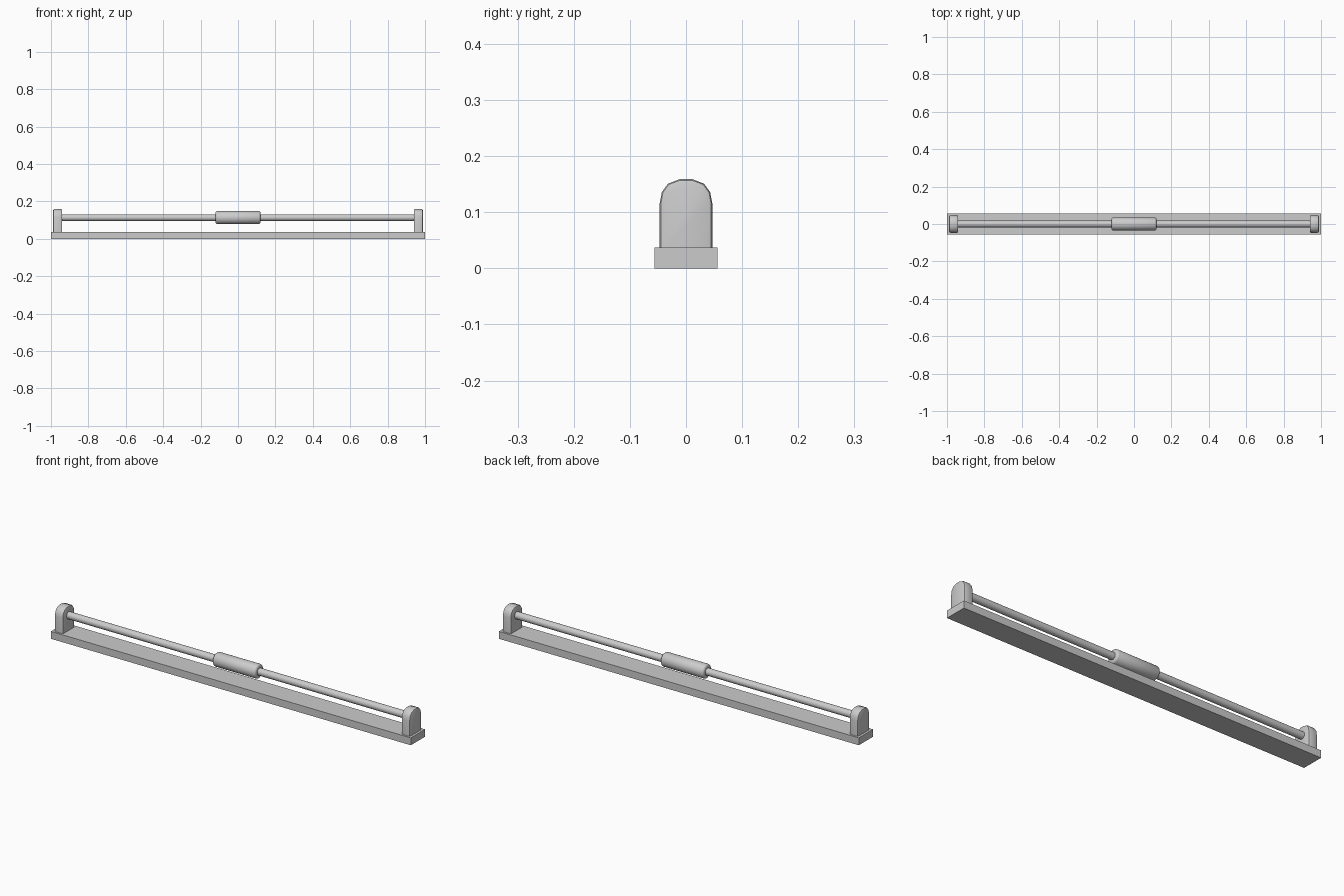
import bpy, bmesh, math

if "Cube" in bpy.data.objects:
    bpy.data.objects.remove(bpy.data.objects["Cube"])


def finish(name, bm, smooth=True):
    bmesh.ops.recalc_face_normals(bm, faces=bm.faces)
    mesh = bpy.data.meshes.new(name)
    bm.to_mesh(mesh)
    bm.free()
    ob = bpy.data.objects.new(name, mesh)
    bpy.context.collection.objects.link(ob)
    if smooth:
        bpy.ops.object.select_all(action='DESELECT')
        ob.select_set(True)
        bpy.context.view_layer.objects.active = ob
        bpy.ops.object.shade_smooth_by_angle(angle=math.radians(35))
    return ob


def lathe_x(name, profile, z, sides=32):
    """Closed solid around the x axis from (x, radius) points."""
    bm = bmesh.new()
    rings = []
    for x, r in profile:
        rings.append([bm.verts.new((x, r * math.cos(a), z + r * math.sin(a)))
                      for a in (2 * math.pi * i / sides for i in range(sides))])
    for a, b in zip(rings, rings[1:]):
        for i in range(sides):
            j = (i + 1) % sides
            bm.faces.new((a[i], a[j], b[j], b[i]))
    bm.faces.new(rings[0])
    bm.faces.new(rings[-1])
    return finish(name, bm)


BASE_TOP, ROD_Z = 0.037, 0.113

# Flat mounting plate
bm = bmesh.new()
bmesh.ops.create_cube(bm, size=1)
for v in bm.verts:
    v.co.x *= 2
    v.co.y *= 0.113
    v.co.z = BASE_TOP if v.co.z > 0 else 0
finish("base_plate", bm, smooth=False)

# Round-topped end posts with softened rims
half = [(0.047, BASE_TOP), (0.047, 0.115), (0.043, 0.136), (0.032, 0.151), (0.011, 0.159)]
outline = half + [(-y, z) for y, z in reversed(half)]
for side, label in ((-1, "left"), (1, "right")):
    bm = bmesh.new()
    ends = [[bm.verts.new((side * x, y, z)) for y, z in outline] for x in (0.94, 0.988)]
    a, b = ends
    n = len(outline)
    caps = [bm.faces.new(a), bm.faces.new(b)]
    for i in range(n):
        j = (i + 1) % n
        bm.faces.new((a[i], a[j], b[j], b[i]))
    bmesh.ops.recalc_face_normals(bm, faces=bm.faces)
    rim = [e for c in caps for e in c.edges
           if not all(v.co.z < BASE_TOP + 0.001 for v in e.verts)]
    bmesh.ops.bevel(bm, geom=rim, offset=0.007, segments=2, profile=0.5, affect='EDGES')
    finish(label + "_post", bm)

# Rod spanning the posts
lathe_x("rod", [(-0.96, 0.018), (0.96, 0.018)], ROD_Z, 24)

# Central sleeve with rounded ends
end = [(0.12, 0.025), (0.119, 0.029), (0.116, 0.033), (0.112, 0.035)]
lathe_x("sleeve", [(-x, r) for x, r in end] + end[::-1], ROD_Z)
